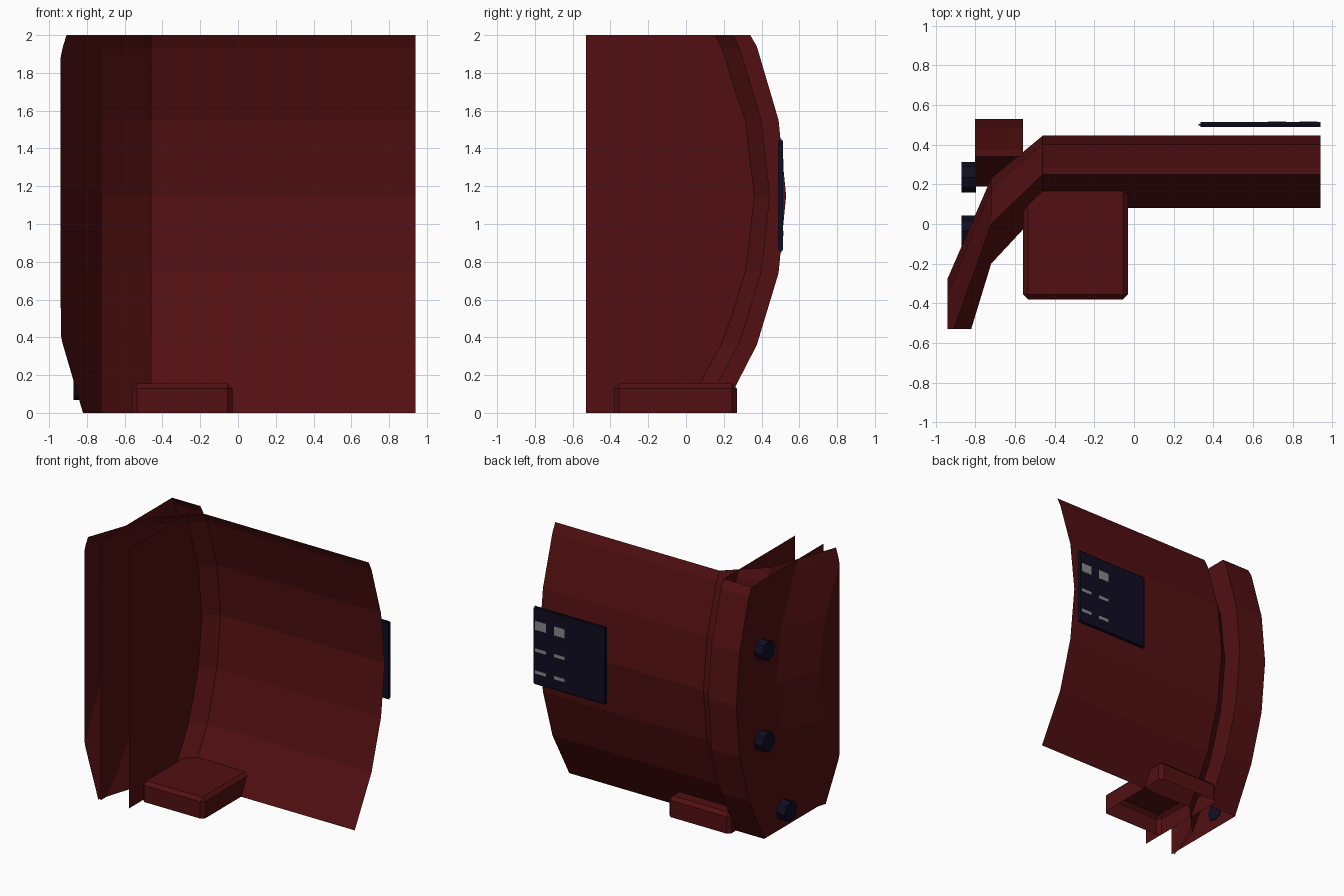
import bpy, bmesh, math
from mathutils import Matrix

if "Cube" in bpy.data.objects:
    bpy.data.objects.remove(bpy.data.objects["Cube"])


def material(name, rgb):
    m = bpy.data.materials.new(name)
    m.diffuse_color = (*rgb, 1)
    m.use_nodes = True
    m.node_tree.nodes["Principled BSDF"].inputs["Base Color"].default_value = m.diffuse_color
    return m


RED = material("dark red", (0.085, 0.005, 0.006))
NAVY = material("dark navy", (0.0055, 0.004, 0.016))
GREY = material("pale grey", (0.25, 0.25, 0.25))


def finish(bm, name, mat):
    bmesh.ops.remove_doubles(bm, verts=bm.verts, dist=1e-4)
    me = bpy.data.meshes.new(name)
    bm.to_mesh(me)
    bm.free()
    ob = bpy.data.objects.new(name, me)
    me.materials.append(mat)
    bpy.context.collection.objects.link(ob)
    return ob


def box_mesh(lo, hi):
    bm = bmesh.new()
    bmesh.ops.create_cube(bm, size=1)
    for v in bm.verts:
        v.co = [lo[i] if v.co[i] < 0 else hi[i] for i in range(3)]
    return bm


def sheet(name, rows):
    # open skin through rows of points
    bm = bmesh.new()
    grid = [[bm.verts.new(p) for p in r] for r in rows]
    for a, b in zip(grid, grid[1:]):
        for i in range(len(a) - 1):
            bm.faces.new((a[i], a[i + 1], b[i + 1], b[i]))
    return finish(bm, name, RED)


FRONT, LEFT = -0.53, -0.94

# curved shell: bowed in height, wrapping round the left corner
BOW = [(0.08, 0), (0.285, 0.37), (0.297, 0.41), (0.40, 0.75), (0.445, 1.15),
       (0.40, 1.55), (0.30, 1.88), (0.285, 1.93), (0.25, 2)]


def section(y, z):
    y2 = y - 0.215 - 0.18 * (0.445 - y)
    slope = 2.82 - 2.25 * y2
    x3 = max(LEFT, -0.72 - (y2 - FRONT) / slope)
    y3 = max(FRONT, y2 - (-0.72 - x3) * slope)
    return [(0.94, y, z), (-0.46, y, z), (-0.72, y2, z), (x3, y3, z), (x3, FRONT, z)]


sheet("curved_shell", [section(y, z) for y, z in BOW])

# hollow rib: bowed outer band with two flat side walls
RIB = [(0.19, 0), (0.375, 0.36), (0.49, 0.74), (0.53, 1.15), (0.49, 1.55),
       (0.375, 1.94), (0.34, 2)]
sheet("rib_band", [[(-0.56, y, z), (-0.80, y, z)] for y, z in RIB])
for name, x in (("rib_inner_wall", -0.56), ("rib_outer_wall", -0.80)):
    bm = bmesh.new()
    pts = [(FRONT, 0)] + RIB + [(FRONT, 2)]
    f = bm.faces.new([bm.verts.new((x, y, z)) for y, z in pts])
    if x < -0.7:
        f.normal_flip()
    finish(bm, name, RED)

# bolts on the outer wall
for i, (y, z) in enumerate([(0.235, 1.485), (0.235, 0.78), (-0.035, 0.145)]):
    bm = bmesh.new()
    bmesh.ops.create_cone(bm, cap_ends=True, segments=8, radius1=0.077, radius2=0.077, depth=0.075,
                          matrix=Matrix.Translation((-0.8325, y, z)) @ Matrix.Rotation(math.pi / 2, 4, 'Y'))
    finish(bm, f"bolt_{i + 1}", NAVY)

# foot block: chamfered, open underneath
bm = box_mesh((-0.56, -0.38, 0), (-0.03, 0.27, 0.155))
bmesh.ops.delete(bm, geom=[f for f in bm.faces if f.normal.z < -0.5
                           or all(v.co.z < 0.01 for v in f.verts)], context='FACES')
bmesh.ops.bevel(bm, geom=[e for e in bm.edges if not e.is_boundary], offset=0.026,
                segments=1, affect='EDGES')
finish(bm, "foot_block", RED)

# sign plate behind the shell, rounded except where it is cut off on the right
bm = box_mesh((0.325, 0.488, 0.85), (0.94, 0.514, 1.45))
bmesh.ops.bevel(bm, geom=[e for e in bm.edges if min(v.co.x for v in e.verts) < 0.9],
                offset=0.009, segments=2, affect='EDGES')
finish(bm, "sign_plate", NAVY)

# plain pale bars on the sign
n = 0
for z, h in ((1.31, 0.07), (1.12, 0.025), (0.95, 0.025)):
    for x in (0.72, 0.88):
        n += 1
        bm = box_mesh((x - 0.045, 0.512, z - h / 2), (x + 0.045, 0.516, z + h / 2))
        finish(bm, f"sign_bar_{n}", GREY)
